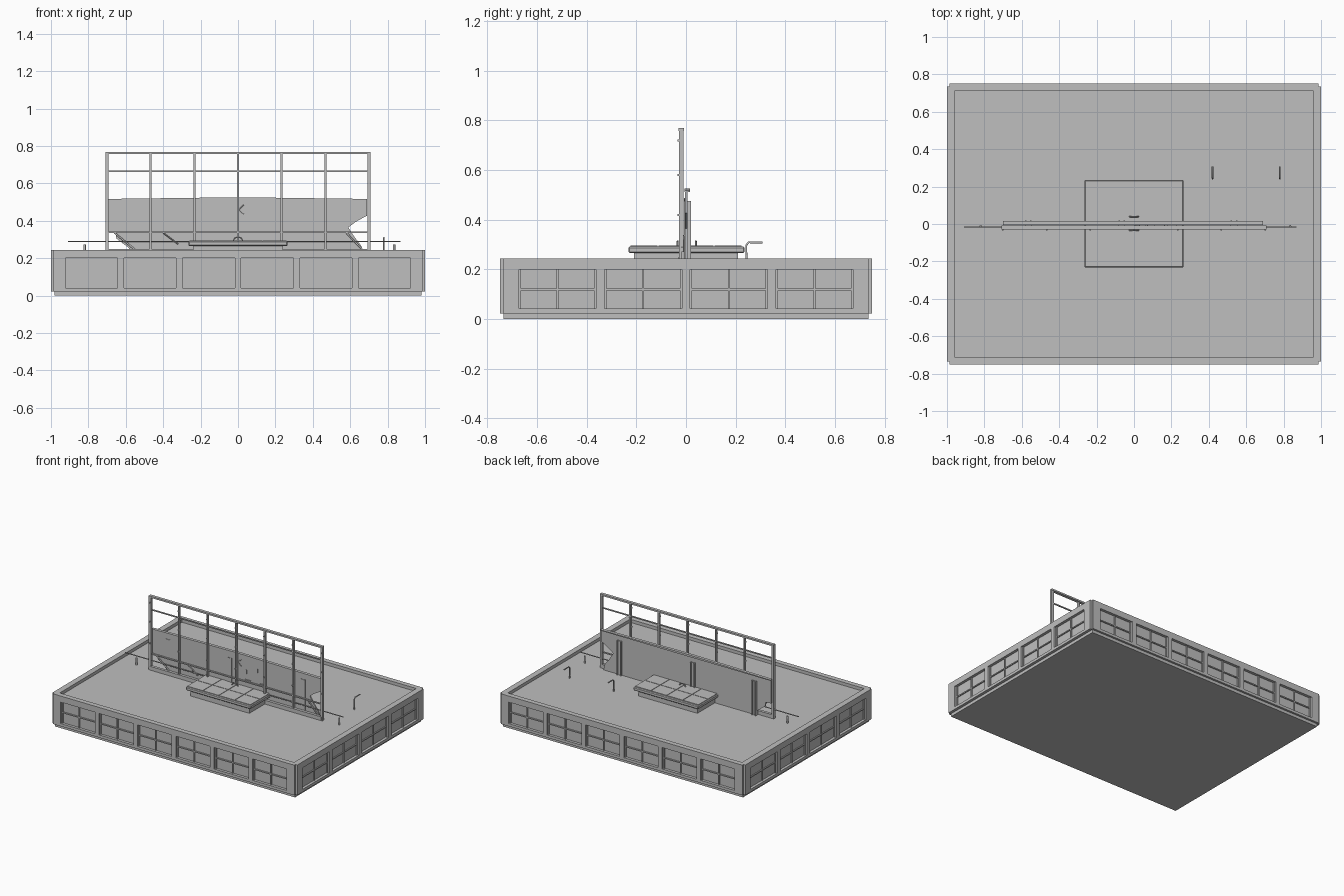
import bpy, bmesh
from mathutils import Matrix, Vector

cube = bpy.data.objects.get("Cube")
if cube:
    bpy.data.objects.remove(cube, do_unlink=True)

grey = bpy.data.materials.new("plain grey")
grey.use_nodes = True
tone = (0.52, 0.52, 0.52, 1)
grey.diffuse_color = tone
grey.node_tree.nodes["Principled BSDF"].inputs["Base Color"].default_value = tone


def finish(name, bm):
    bmesh.ops.recalc_face_normals(bm, faces=bm.faces)
    me = bpy.data.meshes.new(name)
    bm.to_mesh(me)
    bm.free()
    me.materials.append(grey)
    ob = bpy.data.objects.new(name, me)
    bpy.context.collection.objects.link(ob)
    return ob


def boxes(name, spans):
    """Each span is (x0, x1, y0, y1, z0, z1)."""
    bm = bmesh.new()
    for x0, x1, y0, y1, z0, z1 in spans:
        mat = Matrix.Translation(((x0 + x1) / 2, (y0 + y1) / 2, (z0 + z1) / 2))
        mat = mat @ Matrix.Diagonal((abs(x1 - x0), abs(y1 - y0), z1 - z0, 1))
        bmesh.ops.create_cube(bm, size=1, matrix=mat)
    return finish(name, bm)


def prism(name, points, axis, lo, hi):
    """Extrude an outline along y or z."""
    bm = bmesh.new()
    put = (lambda a, b: (a, lo, b)) if axis == "y" else (lambda a, b: (a, b, lo))
    face = bm.faces.new([bm.verts.new(put(a, b)) for a, b in points])
    ext = bmesh.ops.extrude_face_region(bm, geom=[face])
    step = Vector((0, hi - lo, 0)) if axis == "y" else Vector((0, 0, hi - lo))
    bmesh.ops.translate(bm, vec=step, verts=[v for v in ext["geom"] if isinstance(v, bmesh.types.BMVert)])
    return finish(name, bm)


def tube(name, points, radius):
    cu = bpy.data.curves.new(name, "CURVE")
    cu.dimensions = "3D"
    cu.bevel_depth = radius
    cu.bevel_resolution = 1
    cu.use_fill_caps = True
    sp = cu.splines.new("POLY")
    sp.points.add(len(points) - 1)
    for p, co in zip(sp.points, points):
        p.co = (*co, 1)
    cu.materials.append(grey)
    ob = bpy.data.objects.new(name, cu)
    bpy.context.collection.objects.link(ob)
    return ob


def notched(w, d, n):
    """Rectangle outline with a square notch at each corner."""
    quarter = [(w, d - n), (w - n, d - n), (w - n, d)]
    left = [(-x, y) for x, y in reversed(quarter)]
    top = quarter + left
    return top + [(-x, -y) for x, y in top]


# Base: plinth, core and notched ledge
boxes("plinth", [(-.98, .98, -.735, .735, 0, .022)])
boxes("base_core", [(-.98, .98, -.73, .73, .015, .222)])
prism("lower_ledge", notched(1, .75, .014), "z", .022, .042)

# Raised rim round the roof
rim = prism("roof_rim", notched(1, .75, .014), "z", .2, .245)
cutter = boxes("rim_cutter", [(-.957, .957, -.713, .713, .1, .4)])
cutter.hide_render = True
cutter.hide_viewport = True
cut = rim.modifiers.new("opening", "BOOLEAN")
cut.object = cutter
cut.solver = "EXACT"


def wall(name, half, depth, bays, along_x):
    """Pilasters, window frames and mullions on a pair of opposite walls."""
    solid = []
    inner = half - .06
    pitch = 2 * inner / bays

    def add(u0, u1, out, z0, z1):
        for s in (-1, 1):
            v0, v1 = sorted((s * (depth - .03), s * out))
            solid.append((u0, u1, v0, v1, z0, z1) if along_x else (v0, v1, u0, u1, z0, z1))

    for i in range(bays + 1):
        u = -inner + i * pitch
        w = .017
        if 0 < i < bays:
            add(u - w, u + w, depth, .04, .202)
        if i < bays:
            a, b, m = u + w, u + pitch - w, u + pitch / 2
            for lo, hi in ((a, a + .008), (b - .008, b), (m - .004, m + .004)):
                add(lo, hi, depth - .012, .04, .202)
            add(a, b, depth - .012, .116, .124)
    for s in (-1, 1):
        a, b = sorted((s * (inner - .017), s * (half - .014)))
        add(a, b, depth, .04, .202)
    boxes(name, solid)


wall("long_wall_windows", 1, .75, 6, True)
wall("short_wall_windows", .75, 1, 4, False)

# Central plinth with a paved top
boxes("platform_foot", [(-.24, .24, -.21, .21, .215, .27)])
slab = boxes("platform_slab", [(-.265, .265, -.232, .236, .266, .292)])
bev = slab.modifiers.new("soft_edge", "BEVEL")
bev.width = .005
tiles = []
for i in range(4):
    for j in range(4):
        x, y = -.26 + i * .13, -.226 + j * .113
        tiles.append((x + .002, x + .128, y + .002, y + .111, .29, .296))
boxes("platform_tiles", tiles)

# Broken board with a ragged outline
outline = [(-.7, .34), (-.655, .335), (-.65, .305), (-.57, .245), (-.56, .222), (.67, .222),
           (.66, .265), (.625, .31), (.59, .365), (.63, .395), (.69, .428), (.69, .513),
           (0, .522), (-.7, .513)]
prism("board", outline, "y", -.004, .006)
prism("board_cap", [(-.7, .511), (.69, .511), (.69, .517), (0, .526), (-.7, .517)], "y", -.006, .016)

# Channel posts bracing the board
channels = []
for x in (-.565, -.065, .535):
    channels += [(x - .018, x - .010, -.008, .02, .222, .475),
                 (x + .010, x + .018, -.008, .02, .222, .475),
                 (x - .012, x + .012, -.007, .012, .222, .473)]
boxes("board_posts", channels)

# Railing frame in front of the board
bars = [(-.708, .708, -.030, -.008, .757, .769), (-.7, .7, -.022, -.014, .661, .669),
        (-.7, .7, -.022, -.012, .335, .343), (-.7, .7, -.03, -.01, .222, .25)]
bolts = []
for i in range(7):
    x = (i - 3) * .2335
    w = .009 if i in (0, 6) else .005
    bars.append((x - w, x + w, -.028, -.010, .222, .765))
    for z in (.42, .58, .72):
        bolts.append((x - .004, x + .004, -.035, -.026, z - .004, z + .004))
boxes("railing_frame", bars)
boxes("railing_bolts", bolts)

# Diagonal braces at the lower corners
tube("left_brace", [(-.66, -.012, .335), (-.55, -.012, .245)], .005)
tube("right_brace", [(.58, -.012, .335), (.67, -.012, .24)], .005)
tube("inner_brace", [(-.40, -.012, .335), (-.32, -.012, .275)], .004)

# Scraps fixed to the board face
boxes("board_scraps", [(.07, .075, -.008, -.003, .39, .42), (.16, .165, -.008, -.003, .42, .45),
                       (.06, .11, -.008, -.003, .345, .349), (.18, .23, -.008, -.003, .345, .349)])
tube("board_crack", [(.03, -.006, .485), (.005, -.006, .46), (.03, -.006, .435)], .003)

# Long ground pipe and its stubs
tube("ground_pipe", [(-.91, -.016, .29), (.87, -.016, .29)], .0035)
for name, x in (("left_stub", -.82), ("right_stub", .835)):
    tube(name, [(x, -.012, .22), (x, -.012, .273)], .007)

# Bent hooks on the roof
for name, x in (("inner_hook", .42), ("outer_hook", .78)):
    tube(name, [(x, .243, .22), (x, .243, .298), (x, .252, .309), (x, .308, .309)], .0045)

# Small arched handles on the platform
for name, y in (("front_handle", -.034), ("back_handle", .04)):
    tube(name, [(-.025, y, .294), (-.018, y, .308), (0, y, .314), (.018, y, .308), (.025, y, .294)], .004)
